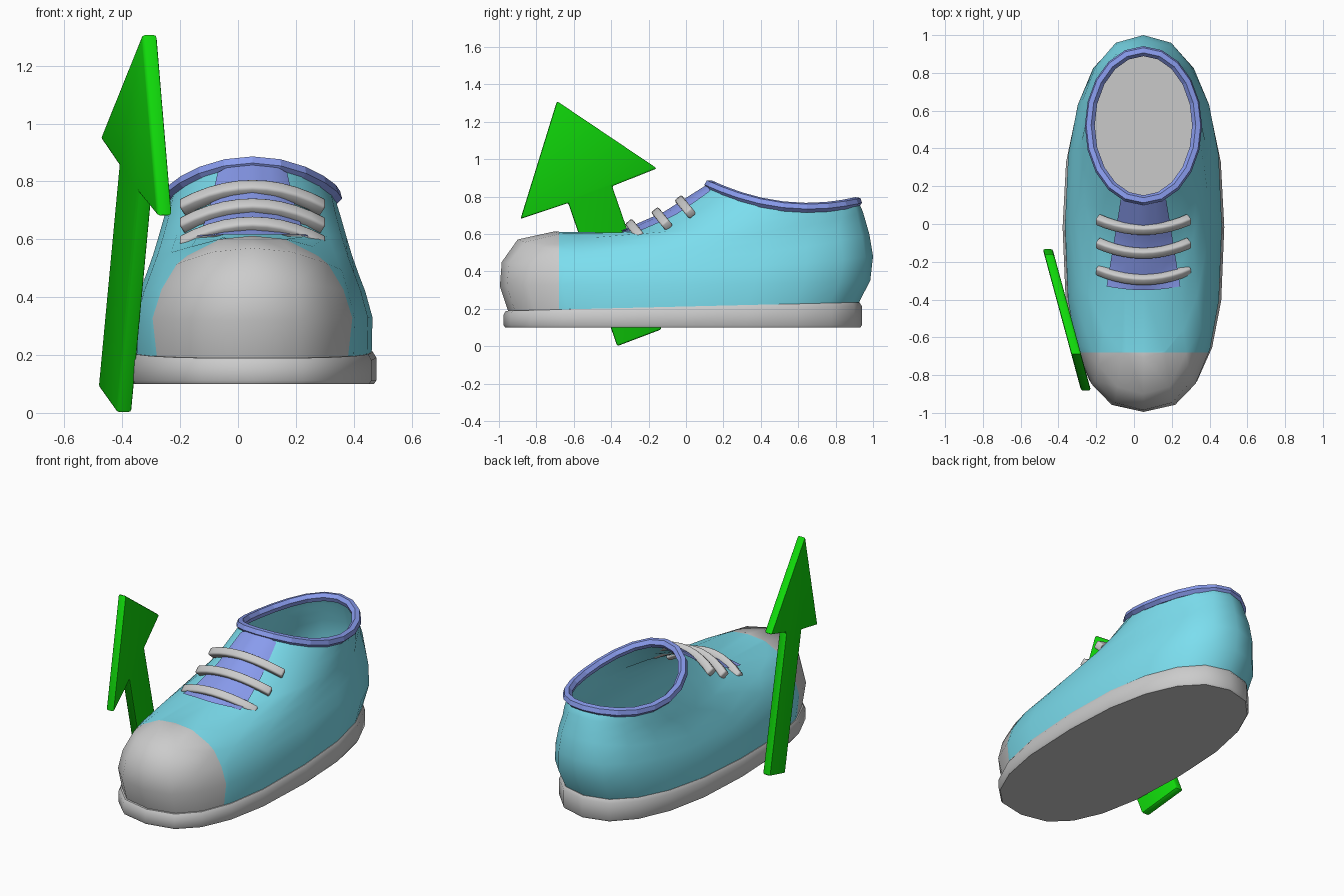
import bpy, bmesh, math
from mathutils import Vector
from mathutils.bvhtree import BVHTree

if "Cube" in bpy.data.objects:
    bpy.data.objects.remove(bpy.data.objects["Cube"])

CX, SEG = 0.05, 20


def material(name, rgb):
    m = bpy.data.materials.new(name)
    m.diffuse_color = (*rgb, 1)
    m.use_nodes = True
    m.node_tree.nodes["Principled BSDF"].inputs["Base Color"].default_value = m.diffuse_color
    return m


TEAL = material("teal", (0.20, 0.73, 0.86))
PURPLE = material("purple", (0.25, 0.33, 0.85))
GREEN = material("green", (0.005, 0.68, 0.003))


def finish(bm, name, mat=None, angle=40):
    me = bpy.data.meshes.new(name)
    bm.to_mesh(me)
    bm.free()
    ob = bpy.data.objects.new(name, me)
    bpy.context.collection.objects.link(ob)
    if mat:
        me.materials.append(mat)
    bpy.ops.object.select_all(action='DESELECT')
    ob.select_set(True)
    bpy.context.view_layer.objects.active = ob
    bpy.ops.object.shade_smooth_by_angle(angle=math.radians(angle))
    return ob


def outline(yf, yb, w, zfun, nf=2.0, nb=2.0):
    """Closed egg-shaped ring with its own fullness at front and back."""
    pts, yc, half = [], (yf + yb) / 2, (yb - yf) / 2
    for i in range(SEG):
        a = 2 * math.pi * i / SEG
        s, c = math.sin(a), -math.cos(a)
        e = 2 / (nf if c < 0 else nb)
        x = CX + w * math.copysign(abs(s) ** e, s)
        y = yc + half * math.copysign(abs(c) ** e, c) if abs(c) > 1e-6 else yc
        pts.append((x, y, zfun(y, (y - yc) / half)))
    return pts


def loft(rings, caps=False):
    bm = bmesh.new()
    n = len(rings[0])
    vs = [[bm.verts.new(p) for p in r] for r in rings]
    for r, q in zip(vs, vs[1:]):
        for i in range(n):
            j = (i + 1) % n
            bm.faces.new((r[i], r[j], q[j], q[i]))
    if caps:
        bm.faces.new(vs[0][::-1])
        bm.faces.new(vs[-1])
        bmesh.ops.recalc_face_normals(bm, faces=bm.faces)
    return bm


def round_edges(bm, offset):
    sharp = [e for e in bm.edges if e.calc_face_angle(0) > 0.8]
    bmesh.ops.bevel(bm, geom=sharp, offset=offset, segments=2, profile=0.5,
                    affect='EDGES')


# Sole: slab thickening slightly towards the heel
def sole_top(y, t=0):
    return 0.212 + 0.024 * y


def sole_ring(inset, zfun):
    return outline(-0.975 + inset, 0.94 - inset, 0.428 - inset, zfun, 2.6, 2.3)


finish(loft([sole_ring(0.008, lambda y, t: 0.10),
             sole_ring(0, lambda y, t: 0.112),
             sole_ring(0, lambda y, t: sole_top(y) - 0.02),
             sole_ring(0.012, sole_top)], True), "sole")


# Upper: rings from the sole up to the collar
def collar_z(y, t=0):
    return 0.74 + 0.445 * (y - 0.65) ** 2


def blend(zf, zs, zb):
    return lambda y, t: zs + ((zf - zs) * t ** 4 if t < 0 else (zb - zs) * t * t)


# front y, front z, back y, back z, half width, side z, front and back fullness
LEVELS = [(-0.95, 0.185, 0.92, 0.225, 0.412, 0.20, 2.6, 2.3),
          (-0.995, 0.32, 0.985, 0.35, 0.415, 0.33, 2.6, 2.4),
          (-0.985, 0.45, 1.00, 0.48, 0.39, 0.42, 2.5, 2.4),
          (-0.90, 0.57, 0.98, 0.60, 0.367, 0.48, 2.4, 2.4),
          (-0.71, 0.612, 0.96, 0.67, 0.344, 0.545, 2.15, 2.3),
          (-0.35, 0.607, 0.945, 0.72, 0.323, 0.615, 2.0, 2.2),
          (-0.12, 0.708, 0.93, 0.755, 0.303, 0.685, 2.0, 2.1)]
rings = [outline(yf, yb, w, blend(zf, zs, zb), nf, nb)
         for yf, zf, yb, zb, w, zs, nf, nb in LEVELS]
collar = outline(0.125, 0.915, 0.284, collar_z)
rings.append(collar)

surface = loft(rings)
bvh = BVHTree.FromBMesh(surface)
surface.free()
for name, mat, front in (("upper", TEAL, False), ("toe_cap", None, True)):
    bm = loft(rings)
    bmesh.ops.bisect_plane(bm, geom=bm.verts[:] + bm.edges[:] + bm.faces[:],
                           plane_co=(0, -0.68, 0), plane_no=(0, 1, 0),
                           clear_outer=front, clear_inner=not front)
    finish(bm, name, mat, 100)

# Collar trim: six-sided tube along the opening
cu = bpy.data.curves.new("collar_trim", 'CURVE')
cu.dimensions = '3D'
cu.bevel_depth, cu.bevel_resolution = 0.027, 1
sp = cu.splines.new('POLY')
sp.points.add(len(collar) - 1)
for p, co in zip(sp.points, collar):
    p.co = (*co, 1)
sp.use_cyclic_u, sp.use_smooth = True, False
cu.materials.append(PURPLE)
bpy.context.collection.objects.link(bpy.data.objects.new("collar_trim", cu))

# Tongue: strip laid over the instep
bm = bmesh.new()
NX, NY = 8, 10
grid = []
for j in range(NY + 1):
    t = j / NY
    y, w, row = -0.35 + 0.46 * t, 0.195 - 0.075 * t, []
    for i in range(NX + 1):
        u = 2 * i / NX - 1
        x, yy = CX + w * u, y + 0.02 * u * u
        hit = bvh.ray_cast(Vector((x, yy, 2)), Vector((0, 0, -1)))[0]
        z = hit.z if hit else collar_z(yy)
        row.append(bm.verts.new((x, yy, z + 0.009)))
    grid.append(row)
for a, b in zip(grid, grid[1:]):
    for i in range(NX):
        bm.faces.new((a[i], a[i + 1], b[i + 1], b[i]))
finish(bm, "tongue", PURPLE, 60)

# Laces: three bowed straps lying across the instep (middle y, middle z)
ALONG, UP = Vector((0, 0.76, 0.65)) * 0.024, Vector((0, -0.65, 0.76)) * 0.022
for k, (y, z) in enumerate(((-0.295, 0.65), (-0.155, 0.713), (-0.03, 0.777))):
    sections = []
    for i in range(11):
        u = i / 5 - 1
        c = Vector((CX + 0.244 * u, y + 0.055 * u * u, z - 0.068 * u * u))
        tilt = Vector((0.022 * 0.5 * u, 0, 0))
        sections.append([c + ALONG + UP + tilt, c - ALONG + UP + tilt,
                         c - ALONG - UP - tilt, c + ALONG - UP - tilt])
    bm = loft(sections, True)
    round_edges(bm, 0.01)
    finish(bm, f"lace_{k + 1}", None, 50)

# Arrow: bevelled slab leaning beside the toe (y, z outline)
SHAPE = [(-0.69, 1.31), (-0.885, 0.68), (-0.63, 0.765), (-0.368, 0.0),
         (-0.13, 0.09), (-0.395, 0.855), (-0.155, 0.95)]
bm = loft([[(-0.455 - 0.271 * (y + 0.14) + d, y, z) for y, z in SHAPE]
           for d in (-0.026, 0.026)], True)
round_edges(bm, 0.01)
finish(bm, "arrow", GREEN)
